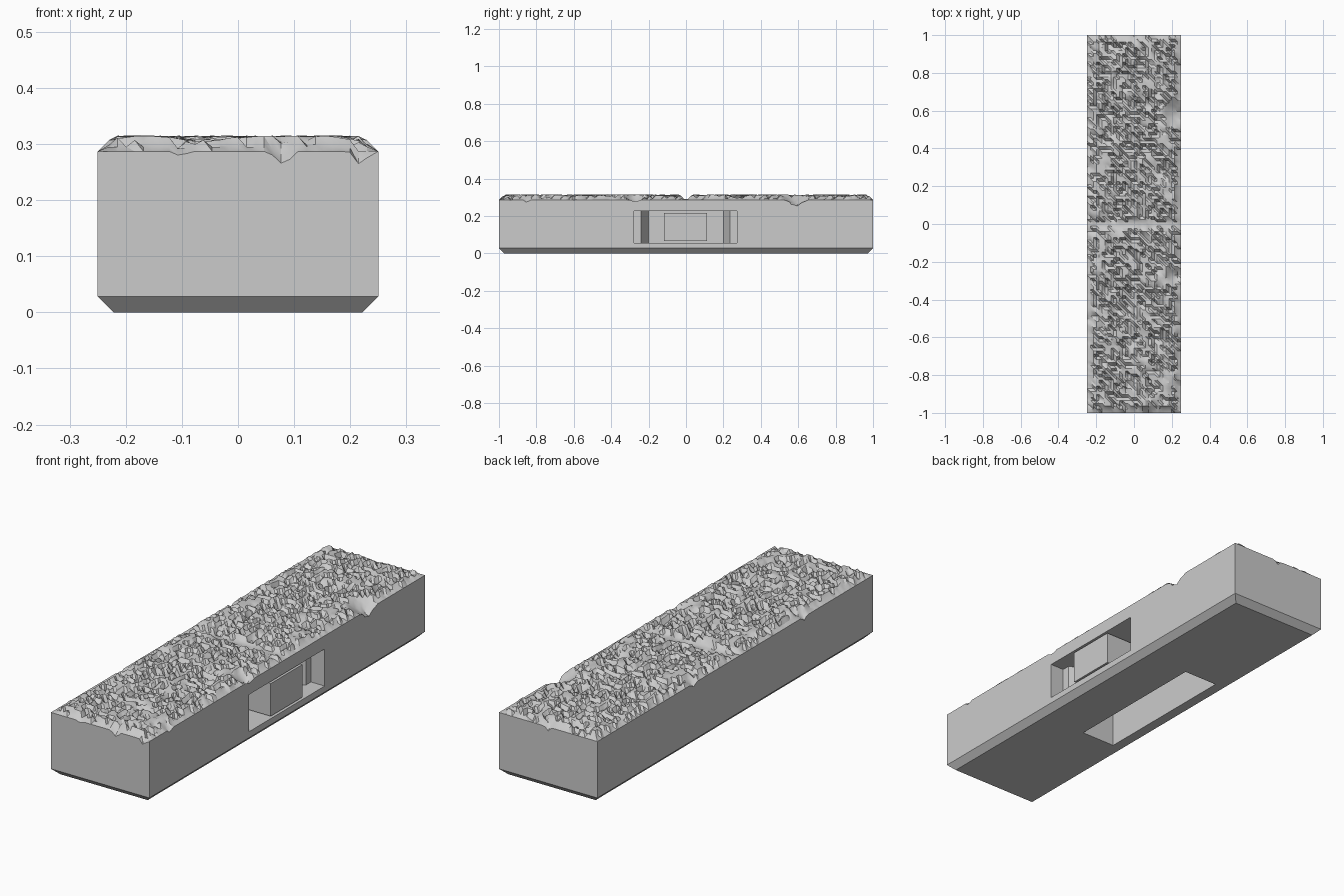
import bpy, bmesh, math, random
from mathutils import Vector, noise

random.seed(7)
if "Cube" in bpy.data.objects:
    bpy.data.objects.remove(bpy.data.objects["Cube"], do_unlink=True)

stone = bpy.data.materials.new("grey stone")
stone.use_nodes = True
stone.diffuse_color = (0.6, 0.6, 0.6, 1)
stone.node_tree.nodes["Principled BSDF"].inputs["Base Color"].default_value = (0.6, 0.6, 0.6, 1)

HALF_X, HALF_Y, RIM_Z, TOP_Z, CHAMFER = 0.25, 1.0, 0.287, 0.315, 0.028
# Broken edges: x, y, radius, depth
CHIPS = [(0.25, 0.59, 0.09, 0.045), (0.23, -0.27, 0.06, 0.03), (0.08, -1, 0.04, 0.035),
         (0.22, -1, 0.04, 0.03), (-0.1, -1, 0.04, 0.014), (-0.25, 0.3, 0.05, 0.02),
         (-0.25, -0.5, 0.05, 0.02), (0.0, 1, 0.04, 0.02), (0.25, -0.85, 0.04, 0.02)]


def make_object(name, bm):
    bmesh.ops.recalc_face_normals(bm, faces=bm.faces)
    mesh = bpy.data.meshes.new(name)
    bm.to_mesh(mesh)
    bm.free()
    obj = bpy.data.objects.new(name, mesh)
    bpy.context.collection.objects.link(obj)
    mesh.materials.append(stone)
    return obj


def prism(name, outline, z0, z1):
    bm = bmesh.new()
    face = bm.faces.new([bm.verts.new((x, y, z0)) for x, y in outline])
    out = bmesh.ops.extrude_face_region(bm, geom=[face])
    moved = [v for v in out["geom"] if isinstance(v, bmesh.types.BMVert)]
    bmesh.ops.translate(bm, verts=moved, vec=(0, 0, z1 - z0))
    return make_object(name, bm)


def box(x0, x1, y0, y1):
    return [(x0, y0), (x1, y0), (x1, y1), (x0, y1)]


def spread(a, b, n):
    return [a + (b - a) * i / n for i in range(n + 1)]


def surface_height(x, y):
    edge = min(HALF_X - abs(x), HALF_Y - abs(y))
    if edge < 0.001:
        z = RIM_Z
    elif abs(y) < 0.015:
        z = 0.29
    else:
        # Mostly flat rock crust with small steep pits
        z = 0.311 + 0.02 * noise.noise(Vector((x * 9, y * 9, 1)))
        n = noise.noise(Vector((x * 42, y * 42, 5)))
        if n < -0.12 or random.random() < 0.1:
            z -= random.uniform(0.008, 0.022)
        if edge < 0.022 or abs(y) < 0.03:
            z = min(z, 0.295 + random.choice((0, 0, 0.012)))
        z = min(z, TOP_Z - random.uniform(0, 0.002))
    for cx, cy, radius, depth in CHIPS:
        d = math.hypot(x - cx, y - cy) / radius
        if d < 1:
            z = min(z, RIM_Z + 0.02 * d - depth * (1 - d) * random.uniform(0.7, 1))
    return z


# Block with rough top, straight sides and a chamfered foot
xs = [-HALF_X] + spread(-0.23, 0.23, 30) + [HALF_X]
half = [0.01] + spread(0.024, 0.98, 62) + [HALF_Y]
ys = [-y for y in reversed(half)] + half
bm = bmesh.new()
grid = [[bm.verts.new((x, y, surface_height(x, y))) for x in xs] for y in ys]
for low, high in zip(grid, grid[1:]):
    for i in range(len(xs) - 1):
        a, b, c, d = low[i], low[i + 1], high[i + 1], high[i]
        bm.faces.new((a, b, d))
        bm.faces.new((b, c, d))
rim = [e for e in bm.edges if e.is_boundary]
for z, inset in ((CHAMFER, 0), (0, CHAMFER)):
    out = bmesh.ops.extrude_edge_only(bm, edges=rim)["geom"]
    rim = [g for g in out if isinstance(g, bmesh.types.BMEdge) and g.is_boundary]
    for v in {v for e in rim for v in e.verts}:
        v.co.z = z
        v.co.x *= (HALF_X - inset) / HALF_X
        v.co.y *= (HALF_Y - inset) / HALF_Y
bmesh.ops.contextual_create(bm, geom=rim)
block = make_object("stone_block", bm)

# Clip socket in the left side, and slot under the base
socket = [(0.3, -0.277), (0.18, -0.277), (0.18, -0.24), (0.1, -0.2),
          (0.1, 0.2), (0.18, 0.235), (0.18, 0.272), (0.3, 0.272)]
cutters = [prism("socket_cutter", socket, 0.056, 0.226),
           prism("base_slot_cutter", box(-0.174, 0, -0.352, 0.358), -0.05, 0.2)]
for cutter in cutters:
    cutter.hide_render = True
    cutter.hide_viewport = False
    mod = block.modifiers.new(cutter.name, "BOOLEAN")
    mod.operation = "DIFFERENCE"
    mod.solver = "EXACT"
    mod.object = cutter

bpy.context.view_layer.objects.active = block
block.select_set(True)
for cutter in cutters:
    bpy.ops.object.modifier_apply(modifier=cutter.name)
    bpy.data.objects.remove(cutter, do_unlink=True)

# Post standing in the socket
post = prism("socket_post", box(0.09, 0.249, -0.118, 0.112), 0.066, 0.216)

bpy.ops.object.select_all(action="DESELECT")
block.select_set(True)
bpy.context.view_layer.objects.active = block
bpy.ops.object.shade_smooth_by_angle(angle=math.radians(30))
